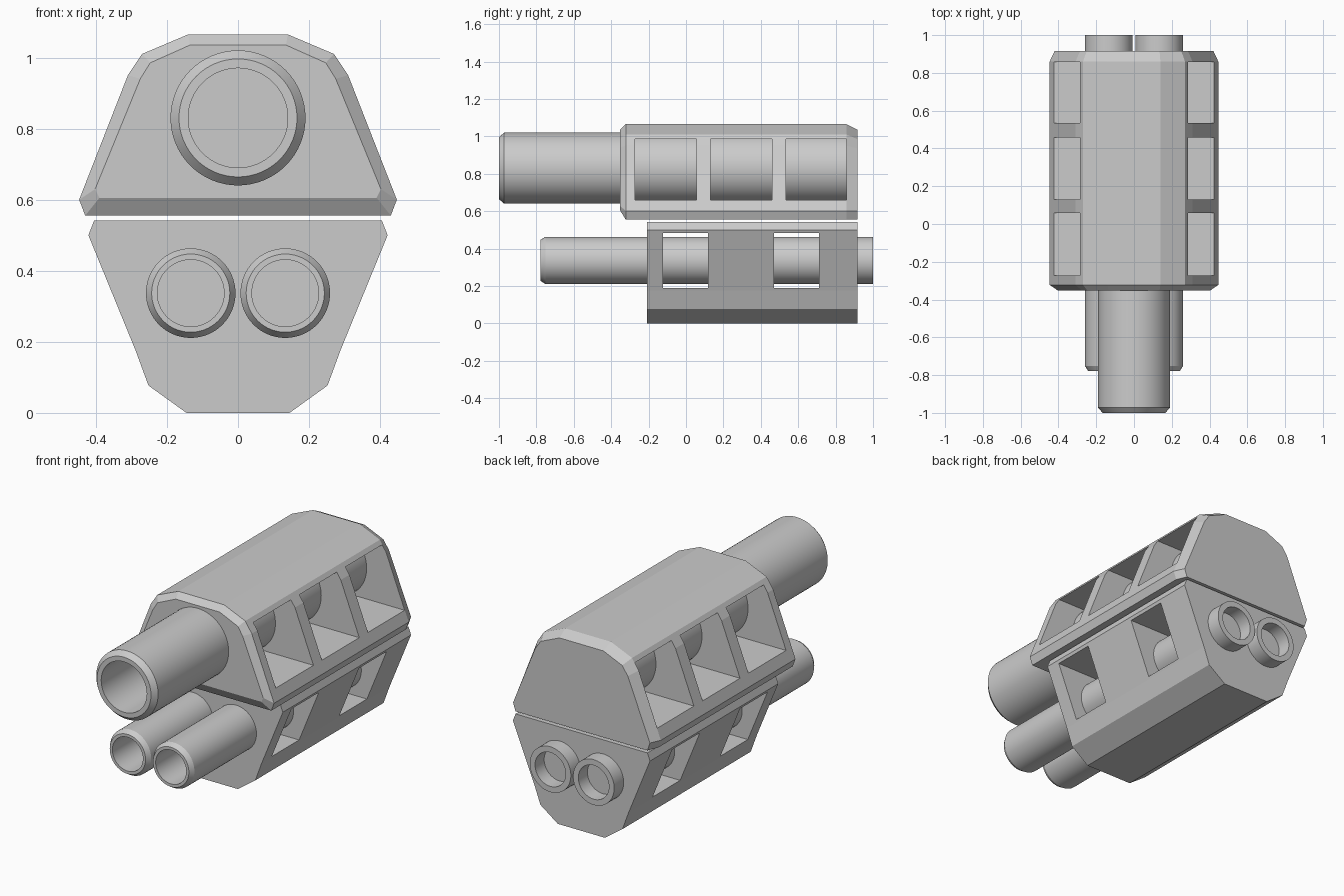
import bpy, math

if "Cube" in bpy.data.objects:
    bpy.data.objects.remove(bpy.data.objects["Cube"])


def make_object(name, verts, faces):
    mesh = bpy.data.meshes.new(name)
    mesh.from_pydata(verts, [], faces)
    mesh.update()
    obj = bpy.data.objects.new(name, mesh)
    bpy.context.collection.objects.link(obj)
    return obj


def loft(name, rings):
    """Closed solid through (y, half profile) rings; half profiles run bottom to top."""
    verts, n = [], 2 * len(rings[0][1])
    for y, half in rings:
        verts += [(x, y, z) for x, z in half] + [(-x, y, z) for x, z in reversed(half)]
    faces = [tuple(range(n)), tuple(reversed(range(len(verts) - n, len(verts))))]
    for r in range(len(rings) - 1):
        for i in range(n):
            a, b = r * n + i, r * n + (i + 1) % n
            faces.append((a, a + n, b + n, b))
    return make_object(name, verts, faces)


def tube(name, x, z, profile, sides=64):
    """Lathe of (radius, y) points around a y axis, capped at both ends."""
    verts, faces = [], []
    for r, y in profile:
        for i in range(sides):
            t = 2 * math.pi * i / sides
            verts.append((x + r * math.cos(t), y, z + r * math.sin(t)))
    for k in range(len(profile) - 1):
        for i in range(sides):
            a, b = k * sides + i, k * sides + (i + 1) % sides
            faces.append((a, a + sides, b + sides, b))
    faces.append(tuple(range(sides)))
    faces.append(tuple(reversed(range(len(verts) - sides, len(verts)))))
    obj = make_object(name, verts, faces)
    bpy.ops.object.select_all(action='DESELECT')
    bpy.context.view_layer.objects.active = obj
    obj.select_set(True)
    bpy.ops.object.shade_smooth_by_angle(angle=math.radians(30))
    return obj


def cut_windows(body, spans, z0, z1):
    """Rectangular openings right through the housing along x."""
    for i, (y0, y1) in enumerate(spans):
        half = [(0.6, z0), (0.6, z1)]
        cutter = loft(f"{body.name}_window_cutter_{i}", [(y0, half), (y1, half)])
        cutter.hide_render = True
        cutter.hide_set(True)
        cutter.display_type = 'WIRE'
        mod = body.modifiers.new("window", 'BOOLEAN')
        mod.operation = 'DIFFERENCE'
        mod.solver = 'EXACT'
        mod.object = cutter


# Upper housing with chamfered ends
outer = [(0.43, 0.555), (0.447, 0.60), (0.31, 0.95), (0.27, 1.01), (0.14, 1.065)]
front = [(0.39, 0.605), (0.402, 0.63), (0.275, 0.94), (0.247, 0.985), (0.135, 1.035)]
back = [(0.405, 0.555), (0.42, 0.60), (0.285, 0.935), (0.25, 0.985), (0.135, 1.035)]
upper = loft("upper_housing", [(-0.353, front), (-0.322, outer), (0.859, outer), (0.917, back)])
cut_windows(upper, [(-0.273, 0.057), (0.131, 0.459), (0.535, 0.857)], 0.66, 0.987)

# Lower housing, a plain extrusion
low = [(0.145, 0.0), (0.252, 0.077), (0.288, 0.175), (0.421, 0.50), (0.405, 0.541)]
lower = loft("lower_housing", [(-0.208, low), (0.917, low)])
cut_windows(lower, [(-0.123, 0.117), (0.47, 0.712)], 0.188, 0.484)

# Large upper barrel
tube("main_barrel", 0, 0.83, [(0.14, -0.5), (0.14, -1.0), (0.166, -1.0),
                              (0.19, -0.972), (0.19, 0.89)])

# Twin lower barrels, recessed at both ends
for side, x in (("left", -0.133), ("right", 0.133)):
    tube(f"{side}_lower_barrel", x, 0.337,
         [(0.094, -0.4), (0.094, -0.778), (0.11, -0.778), (0.126, -0.752),
          (0.126, 1.0), (0.094, 1.0), (0.094, 0.92)])
